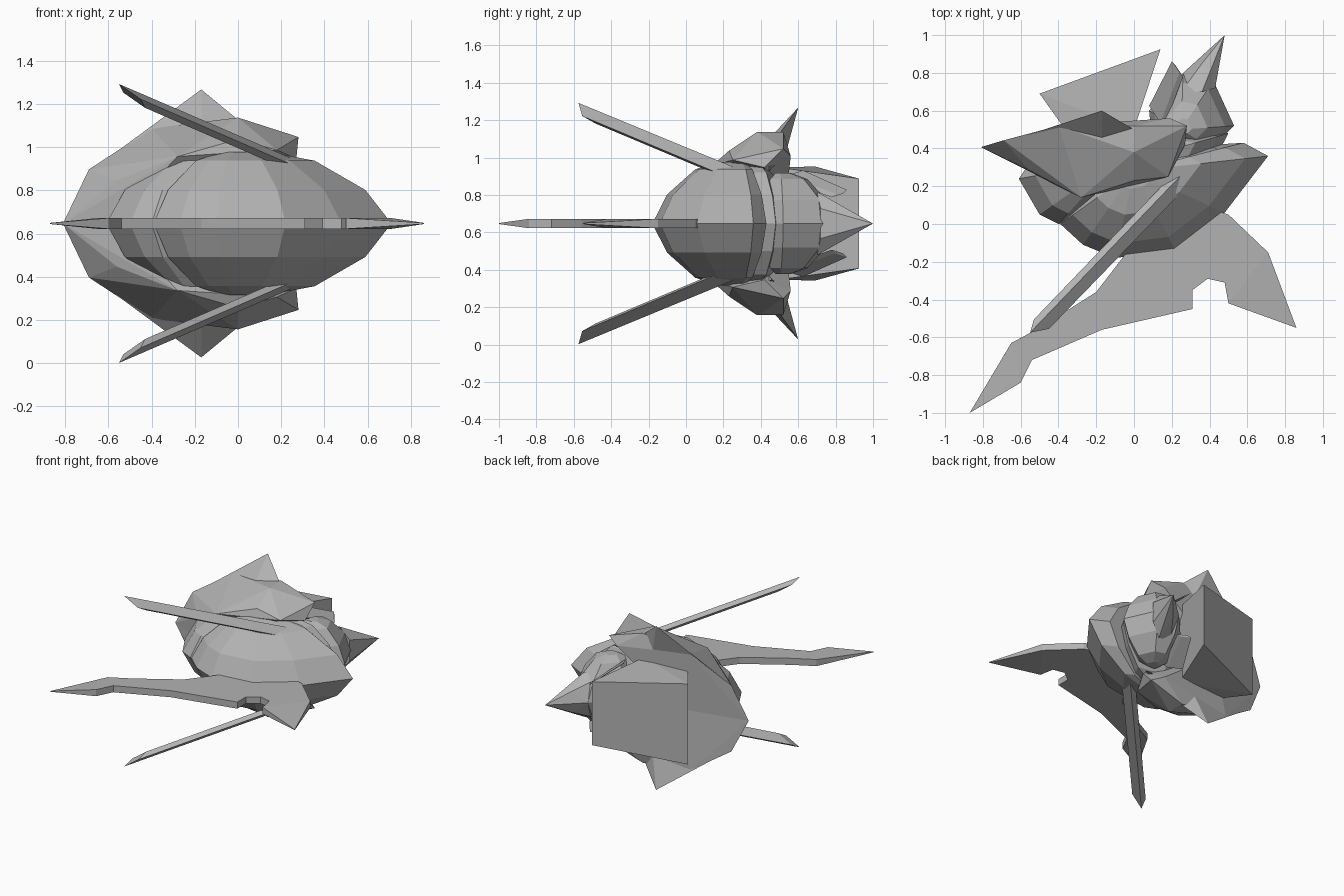
import bpy, bmesh
from mathutils import Vector

cube = bpy.data.objects.get("Cube")
if cube:
    bpy.data.objects.remove(cube)

MID = 0.647  # height of the mirror plane
GREY = (0.45, 0.45, 0.45, 1)

grey = bpy.data.materials.new("hull_grey")
grey.use_nodes = True
grey.diffuse_color = GREY
grey.node_tree.nodes["Principled BSDF"].inputs["Base Color"].default_value = GREY


def finish(name, bm):
    """Turn a bmesh into a flat shaded grey object."""
    bmesh.ops.recalc_face_normals(bm, faces=bm.faces)
    mesh = bpy.data.meshes.new(name)
    bm.to_mesh(mesh)
    bm.free()
    mesh.materials.append(grey)
    part = bpy.data.objects.new(name, mesh)
    part.location.z = MID
    bpy.context.collection.objects.link(part)


def mirrored(points):
    return [(x, y, -z) for x, y, z in points]


def solid(name, points):
    """Faceted solid wrapped around a few corner points."""
    bm = bmesh.new()
    for point in points:
        bm.verts.new(point)
    bmesh.ops.convex_hull(bm, input=bm.verts)
    loose = [v for v in bm.verts if not v.link_faces]
    bmesh.ops.delete(bm, geom=loose, context='VERTS')
    bmesh.ops.dissolve_limit(bm, angle_limit=0.03, verts=bm.verts, edges=bm.edges)
    finish(name, bm)


def pair(name, points):
    """The same solid above and below the mirror plane."""
    solid("upper_" + name, points)
    solid("lower_" + name, mirrored(points))


def dome(name, height, peak, outline):
    """Double dome: the outline shrinks towards the peak as it rises."""
    points = []
    for size, rise in ((1, 0), (0.83, 0.47), (0.5, 0.88), (0.2, 1)):
        for corner in outline:
            x, y = Vector(peak).lerp(Vector(corner), size)
            points.append((x, y, rise * height))
    solid(name, points + mirrored(points))


def plate(name, thickness, outline):
    """Thin plate in the mirror plane, sharpened at its far tips."""
    bm = bmesh.new()
    sides = []
    for side in (thickness / 2, -thickness / 2):
        sides.append([bm.verts.new((x, y, side if abs(x) < 0.8 else side / 9))
                      for x, y in outline])
    top, low = sides
    bm.faces.new(top)
    bm.faces.new(low[::-1])
    for i, corner in enumerate(top):
        bm.faces.new((corner, low[i], low[i - 1], top[i - 1]))
    bmesh.ops.triangulate(bm, faces=[f for f in bm.faces if len(f.verts) > 4])
    finish(name, bm)


def beam(name, start, end, across, thick, growth):
    """Slanted bar with a flat four sided section, wider at its end."""
    points = []
    for spot, size in ((start, 1), (end, growth)):
        for wide in (Vector(across), -Vector(across)):
            for high in (Vector(thick), -Vector(thick)):
                points.append(Vector(spot) + size * wide + high)
    pair(name, points)


# Long flat keel fin lying in the mirror plane
plate("keel_fin", 0.05, [
    (-0.87, -1), (-0.65, -0.63), (-0.5, -0.55), (-0.2, -0.36), (0, -0.1),
    (0.35, 0.1), (0.5, 0.05), (0.71, -0.15), (0.86, -0.55), (0.5, -0.42),
    (0.48, -0.31), (0.39, -0.29), (0.31, -0.35), (0.31, -0.45),
    (-0.17, -0.56), (-0.54, -0.72), (-0.6, -0.84)])

# Long blades sweeping out from the pod
beam("blade", start=(-0.49, -0.53, 0.59), end=(0.32, 0.31, 0.24),
     across=(0.05, 0.01, -0.035), thick=(0.01, 0.035, -0.02), growth=1.1)

# Faceted nose pod, the rim behind it and the core joining all parts
dome("nose_pod", 0.33, (0, 0.28), [
    (-0.39, 0), (-0.27, -0.11), (-0.1, -0.18), (0.22, -0.14), (0.48, 0.06), (0.71, 0.36),
    (0.58, 0.43), (0.1, 0.4), (-0.3, 0.25)])
dome("rim", 0.33, (-0.1, 0.33), [
    (-0.61, 0.24), (-0.5, 0.05), (-0.4, 0), (0.1, 0.1), (0.1, 0.45), (-0.5, 0.4)])
dome("core", 0.31, (0.15, 0.38), [
    (-0.45, 0.4), (-0.3, 0.05), (0.3, 0.1), (0.5, 0.48), (0.1, 0.55)])

# Swept shell: a flat slanted back, then the front edge
shell_back = [(x, min(0.65 + 0.3 * x, 0.52), z) for x, z in (
    (-0.81, 0), (-0.3, 0), (-0.69, 0.25), (-0.4, 0.44), (0, 0.49), (0.28, 0.4), (0, 0.2))]
shell_front = [
    (-0.57, 0.29, 0), (-0.56, 0.29, 0.2), (-0.28, 0.14, 0.31), (0.18, 0.25, 0.34),
    (0, 0.23, 0.39), (0, 0.38, 0.49), (0.27, 0.42, 0.3), (0.19, 0.56, 0.36)]
pair("shell", shell_back + shell_front)

# Spike rising from each shell
pair("shell_spike", [
    (-0.17, 0.6, 0.62), (-0.66, 0.44, 0.26), (-0.17, 0.45, 0.46), (0, 0.5, 0.48),
    (-0.1, 0.54, 0.4)])

# Small tab at the shell's inner edge
pair("shell_tab", [
    (0.28, 0.46, 0.3), (0.1, 0.5, 0.33), (0.1, 0.36, 0.33), (0.12, 0.42, 0.25)])

# Flared block with a flat end panel
block = [(-0.5, 0.69, 0.305), (0.14, 0.925, 0.24), (-0.35, 0.48, 0.3), (0, 0.5, 0.3)]
solid("flared_block", block + mirrored(block))

# Rear bulb and the spike that closes the tail
dome("rear_bulb", 0.27, (0.25, 0.5), [
    (0.53, 0.52), (0.41, 0.4), (0.1, 0.4), (0.08, 0.6), (0.26, 0.8), (0.42, 0.76)])
tail = [(0.48, 1, 0), (0.43, 0.72, 0.08), (0.26, 0.8, 0), (0.36, 0.85, 0.08),
        (0.36, 0.7, 0.17), (0.25, 0.7, 0.15)]
solid("tail_spike", tail + mirrored(tail))

# Slim prongs beside the tail spike
beam("prong", start=(0.23, 0.82, 0.16), end=(0.12, 0.57, 0.26),
     across=(0.02, -0.03, -0.01), thick=(-0.01, 0.01, 0.01), growth=1.5)
